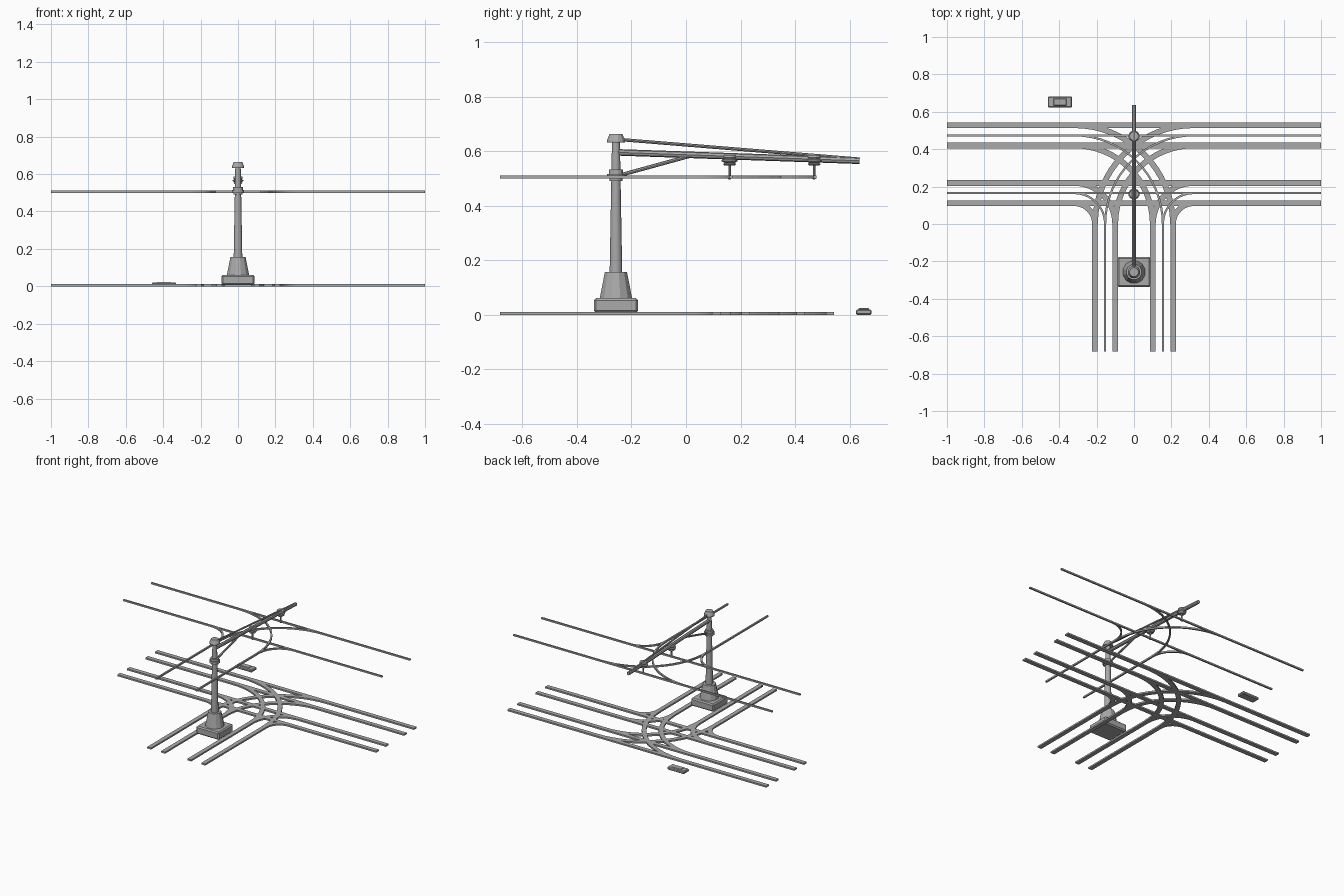
import bpy
import bmesh
from math import sin, cos, pi
from mathutils import Vector

old = bpy.data.objects.get("Cube")
if old:
    bpy.data.objects.remove(old, do_unlink=True)

grey = bpy.data.materials.new("metal grey")
grey.use_nodes = True
grey.diffuse_color = (0.4, 0.4, 0.4, 1)
grey.node_tree.nodes["Principled BSDF"].inputs["Base Color"].default_value = (0.4, 0.4, 0.4, 1)


def finish(name, bm, smooth=False):
    bmesh.ops.recalc_face_normals(bm, faces=bm.faces[:])
    mesh = bpy.data.meshes.new(name)
    bm.to_mesh(mesh)
    bm.free()
    mesh.materials.append(grey)
    obj = bpy.data.objects.new(name, mesh)
    bpy.context.collection.objects.link(obj)
    if smooth:
        bpy.ops.object.select_all(action='DESELECT')
        obj.select_set(True)
        bpy.context.view_layer.objects.active = obj
        bpy.ops.object.shade_smooth_by_angle()
    return obj


def strip(bm, path, width, z0, z1):
    """Sweep a flat rectangular section along (point, side direction) pairs."""
    rings = []
    for p, side in path:
        a, b = p - side * width / 2, p + side * width / 2
        rings.append([bm.verts.new((q.x, q.y, z)) for q, z in ((a, z0), (b, z0), (b, z1), (a, z1))])
    for r, s in zip(rings, rings[1:]):
        for i in range(4):
            j = (i + 1) % 4
            bm.faces.new((r[i], r[j], s[j], s[i]))
    bm.faces.new(rings[0])
    bm.faces.new(rings[-1][::-1])


def lathe(name, y, profile, sides=12, smooth=False):
    """Closed turned part from (radius, height) pairs."""
    bm = bmesh.new()
    rings = [[bm.verts.new((r * cos(2 * pi * (i + .5) / sides), y + r * sin(2 * pi * (i + .5) / sides), z))
              for i in range(sides)] for r, z in profile]
    for a, b in zip(rings, rings[1:]):
        for i in range(sides):
            j = (i + 1) % sides
            bm.faces.new((a[i], a[j], b[j], b[i]))
    bm.faces.new(rings[0][::-1])
    bm.faces.new(rings[-1])
    return finish(name, bm, smooth)


def rod(name, start, end, radius, sides=8):
    a, b = Vector(start), Vector(end)
    bm = bmesh.new()
    bmesh.ops.create_cone(bm, cap_ends=True, segments=sides, radius1=radius, radius2=radius, depth=(b - a).length)
    rot = (b - a).to_track_quat('Z', 'Y').to_matrix().to_4x4()
    bmesh.ops.transform(bm, matrix=rot, verts=bm.verts[:])
    bmesh.ops.translate(bm, vec=(a + b) / 2, verts=bm.verts[:])
    return finish(name, bm, True)


def block(name, centre, size, bevel):
    bm = bmesh.new()
    bmesh.ops.create_cube(bm, size=1)
    bmesh.ops.scale(bm, vec=size, verts=bm.verts[:])
    bmesh.ops.translate(bm, vec=centre, verts=bm.verts[:])
    bmesh.ops.bevel(bm, geom=bm.edges[:], offset=bevel, segments=1, affect='EDGES')
    return finish(name, bm)


# Track layout: two cross lines, two branch lines, concentric curves joining them
NEAR, FAR, BRANCH, CENTRE, END = 0.165, 0.474, 0.155, 0.32, 0.682


def network(name, offsets, width, z0, z1):
    X, Y = Vector((1, 0)), Vector((0, 1))
    for part in ("cross_lines", "branch_lines", "curves"):
        bm = bmesh.new()
        for off in offsets:
            if part == "cross_lines":
                for y in (NEAR, FAR):
                    strip(bm, [(Vector((x, y + off)), Y) for x in (-1, 1)], width, z0, z1)
            for s in (-1, 1):
                if part == "branch_lines":
                    strip(bm, [(Vector((s * BRANCH + off, y)), X) for y in (-END, 0)], width, z0, z1)
                if part == "curves":
                    for radius in (NEAR, FAR):
                        path = []
                        for i in range(17):
                            t = pi / 2 * i / 16
                            d = Vector((-s * cos(t), sin(t)))
                            path.append((Vector((s * CENTRE, 0)) + d * (radius + off), d))
                        strip(bm, path, width, z0, z1)
        finish(name + "_" + part, bm)


network("rail", (-0.054, 0.054), 0.03, 0, 0.011)
network("overhead_wire", (0,), 0.011, 0.5, 0.511)

# Mast
MAST = -0.257
block("mast_base", (0, MAST, 0.034), (0.176, 0.162, 0.054), 0.008)
lathe("mast_foot", MAST, [(0.062, 0.058), (0.042, 0.157)])
lathe("mast_pole", MAST, [(0.024, 0.15), (0.015, 0.64)], 12, True)
lathe("mast_collar", MAST, [(0.025, 0.49), (0.025, 0.5), (0.034, 0.5), (0.034, 0.516),
                            (0.027, 0.516), (0.027, 0.532)])
lathe("mast_cap", MAST, [(0.034, 0.632), (0.034, 0.64), (0.024, 0.664)])

# Bracket arm
rod("arm", (0, MAST, 0.596), (0, 0.637, 0.565), 0.012)
rod("arm_stay", (0, MAST, 0.644), (0, 0.637, 0.571), 0.006)
rod("arm_strut", (0, MAST, 0.508), (0, 0.02, 0.584), 0.007)

# Insulated hangers carrying the wires
for label, y in (("near", 0.16), ("far", FAR - 0.004)):
    lathe(label + "_insulator", y, [(0.019, 0.547), (0.025, 0.553), (0.019, 0.557), (0.03, 0.563),
                                    (0.03, 0.567), (0.022, 0.571), (0.026, 0.577), (0.024, 0.586)])
    rod(label + "_hanger_rod", (0, y, 0.503), (0, y, 0.55), 0.005)
    lathe(label + "_wire_clamp", y, [(0.004, 0.497), (0.008, 0.501), (0.008, 0.509), (0.004, 0.513)], 8)

# Small switch box beside the track
block("switch_box", (-0.396, 0.652, 0.01), (0.13, 0.058, 0.02), 0.005)
block("switch_box_lid", (-0.396, 0.652, 0.016), (0.07, 0.04, 0.016), 0.003)
